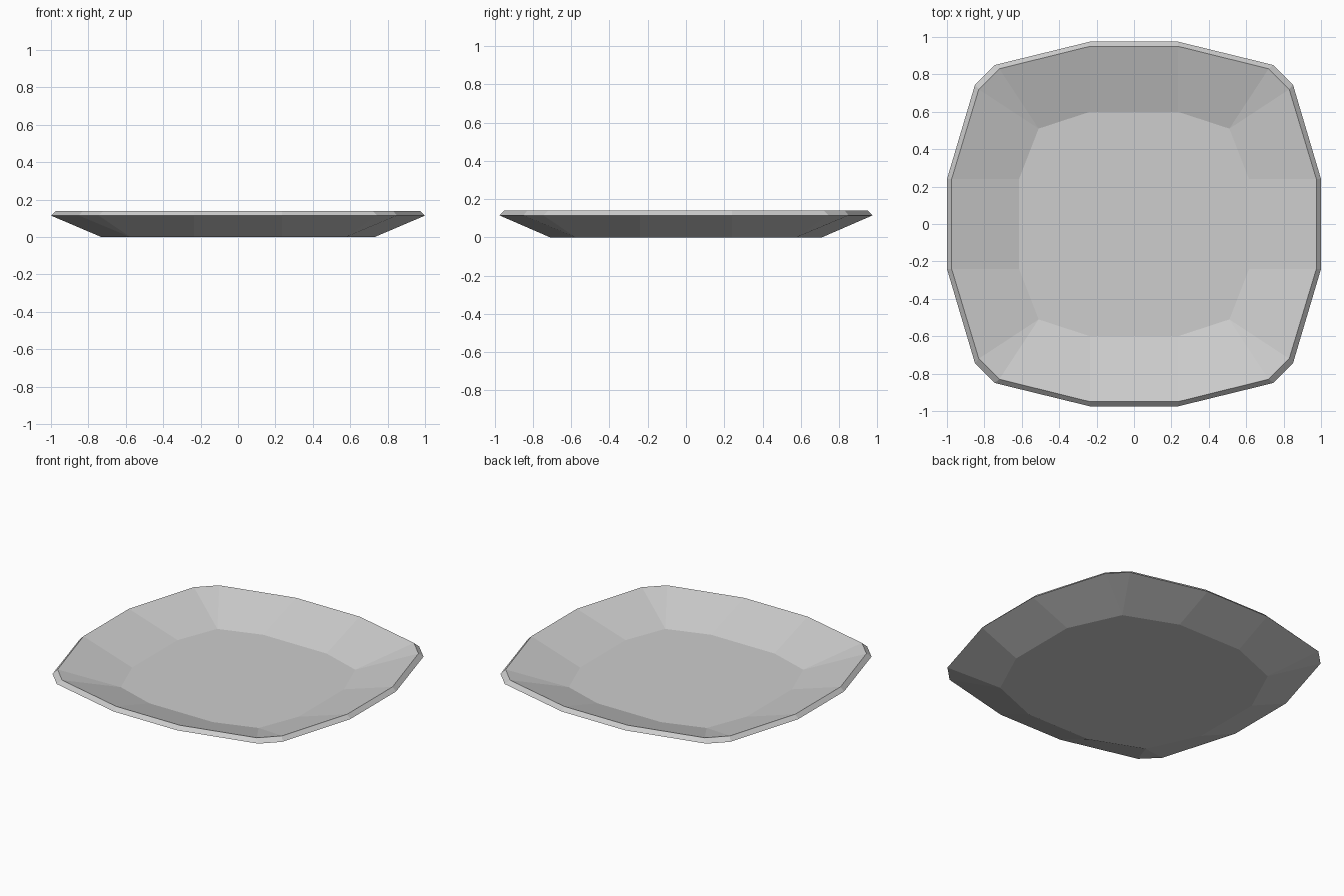
import bpy, bmesh

cube = bpy.data.objects.get("Cube")
if cube:
    bpy.data.objects.remove(cube, do_unlink=True)

# Plain grey dish material
GREY = (0.61, 0.61, 0.61, 1.0)
mat = bpy.data.materials.new("light grey")
mat.use_nodes = True
mat.diffuse_color = GREY
mat.node_tree.nodes["Principled BSDF"].inputs["Base Color"].default_value = GREY


def ring(bm, quarter, z):
    """Mirror a quarter outline (front-right order: x side to y side) into a closed ring."""
    right = quarter + [(-x, y) for x, y in reversed(quarter)]
    outline = right + [(-x, -y) for x, y in right]
    return [bm.verts.new((x, y, z)) for x, y in outline]


def bridge(bm, a, b):
    n = len(a)
    for i in range(n):
        j = (i + 1) % n
        bm.faces.new((a[i], a[j], b[j], b[i]))


# Quarter outlines; the base and the floor have their two corner points merged
base = [(0.73, 0.24), (0.575, 0.575), (0.575, 0.575), (0.235, 0.71)]
edge = [(1.0, 0.24), (0.85, 0.745), (0.745, 0.85), (0.235, 0.975)]
lip = [(0.975, 0.24), (0.83, 0.72), (0.72, 0.83), (0.235, 0.95)]
floor = [(0.615, 0.24), (0.51, 0.51), (0.51, 0.51), (0.235, 0.6)]

bm = bmesh.new()
rings = [ring(bm, q, z) for q, z in
         ((base, 0.0), (edge, 0.115), (lip, 0.14), (floor, 0.027))]

# Underside, outer wall, bevelled rim, inner wall and floor
for lower, upper in zip(rings, rings[1:]):
    bridge(bm, lower, upper)
bm.faces.new(list(reversed(rings[0])))
bm.faces.new(rings[-1])
bmesh.ops.remove_doubles(bm, verts=bm.verts[:], dist=0.001)
bmesh.ops.recalc_face_normals(bm, faces=bm.faces[:])

mesh = bpy.data.meshes.new("dish")
bm.to_mesh(mesh)
bm.free()
mesh.materials.append(mat)
dish = bpy.data.objects.new("dish", mesh)
bpy.context.collection.objects.link(dish)
